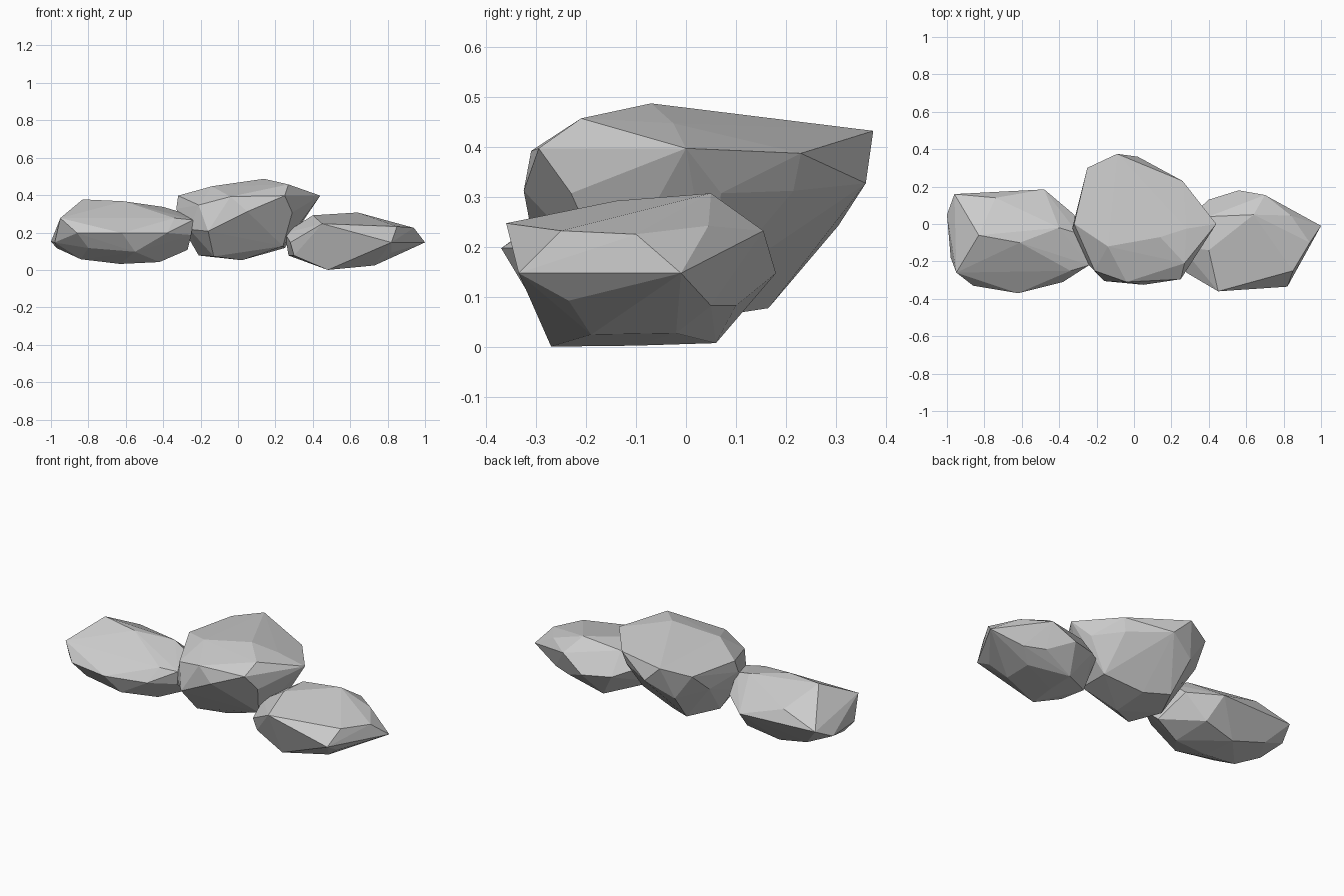
import bpy, bmesh
from mathutils import Vector


def rock(name, corners):
    """Faceted boulder: the convex shell around a few corner points."""
    bm = bmesh.new()
    for c in corners:
        bm.verts.new(Vector(c))
    hull = bmesh.ops.convex_hull(bm, input=bm.verts)
    loose = {g for g in hull["geom_interior"] + hull["geom_unused"]
             if isinstance(g, bmesh.types.BMVert)}
    bmesh.ops.delete(bm, geom=list(loose), context='VERTS')
    bmesh.ops.recalc_face_normals(bm, faces=bm.faces)
    mesh = bpy.data.meshes.new(name)
    bm.to_mesh(mesh)
    bm.free()
    obj = bpy.data.objects.new(name, mesh)
    bpy.context.collection.objects.link(obj)
    return obj


# Left boulder: crown, waist, underside
rock("left_rock", [
    (-.83, -.06, .38), (-.61, -.10, .37), (-.40, -.02, .34), (-.30, -.05, .31),
    (-.95, -.26, .28), (-.34, -.25, .28), (-.24, -.22, .27), (-.74, .14, .28),
    (-.62, -.37, .20), (-.86, -.33, .20), (-.38, -.31, .20), (-.96, .16, .21),
    (-.74, .16, .20), (-.48, .185, .20), (-.32, .05, .22), (-.25, -.21, .19),
    (-1.0, .05, .155), (-.98, -.18, .15), (-.97, -.10, .12), (-.27, -.12, .11),
    (-.80, -.28, .12), (-.55, -.31, .10), (-.84, -.16, .06), (-.63, -.15, .035),
    (-.42, -.15, .045), (-.65, .05, .04), (-.45, .07, .08), (-.85, .08, .09)])

# Middle boulder: tallest, its broad top overhangs a narrow foot
rock("middle_rock", [
    (.14, -.07, .49), (.27, -.21, .46), (.28, -.025, .45), (-.03, .155, .45),
    (-.09, .375, .435), (-.14, -.12, .45), (.25, -.295, .40), (.44, 0, .40),
    (.26, .23, .39), (-.04, -.31, .395), (-.32, 0, .40), (-.25, .30, .40),
    (.02, .36, .33), (.36, .07, .31), (.29, -.23, .31), (.24, .215, .315),
    (.05, -.325, .315), (-.21, -.25, .35), (-.33, -.02, .33), (-.28, .18, .29),
    (-.14, .305, .245), (-.16, -.305, .21), (-.26, -.20, .22), (-.28, -.05, .20),
    (.25, .05, .12), (.24, -.15, .13), (.02, -.12, .055), (.02, .10, .07),
    (-.13, -.20, .075), (-.21, -.02, .08), (-.12, .165, .08)])

# Right boulder: pointed at its outer end
rock("right_rock", [
    (.64, .05, .31), (.40, -.14, .295), (.40, .04, .285), (.45, -.36, .25),
    (.85, -.25, .235), (.94, -.10, .228), (.84, .045, .245), (.70, .155, .235),
    (1.0, -.01, .15), (.82, -.335, .15), (.56, .18, .15), (.25, -.12, .20),
    (.28, -.26, .15), (.30, .04, .20), (.40, .13, .16), (.27, -.10, .08),
    (.30, -.25, .08), (.82, -.235, .095), (.82, .05, .085), (.70, .10, .085),
    (.48, -.27, .003), (.73, -.19, .027), (.73, -.02, .03), (.50, .06, .01),
    (.50, -.10, .005)])

# Rest the lowest corner on the ground
low = min(v.co.z for o in bpy.data.objects for v in o.data.vertices)
for o in bpy.data.objects:
    for v in o.data.vertices:
        v.co.z -= low
